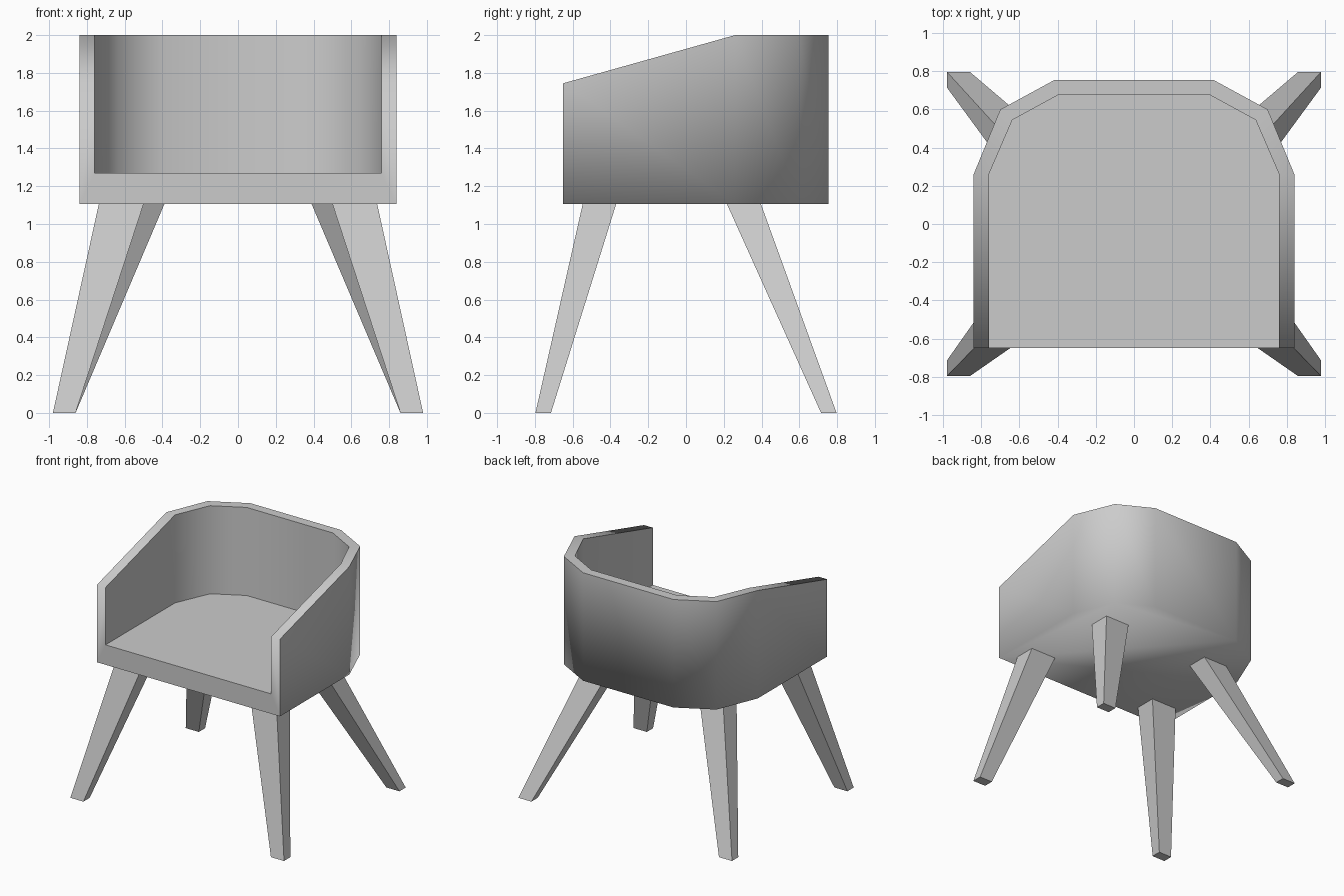
import bpy
import bmesh

if "Cube" in bpy.data.objects:
    bpy.data.objects.remove(bpy.data.objects["Cube"])

BASE, SEAT, TOP, ARM = 1.105, 1.27, 2.0, 1.745

grey = bpy.data.materials.new("plain grey")
grey.use_nodes = True
colour = (0.6, 0.6, 0.6, 1)
grey.diffuse_color = colour
grey.node_tree.nodes["Principled BSDF"].inputs["Base Color"].default_value = colour


def finish(bm, name):
    bmesh.ops.recalc_face_normals(bm, faces=bm.faces)
    mesh = bpy.data.meshes.new(name)
    bm.to_mesh(mesh)
    bm.free()
    mesh.materials.append(grey)
    obj = bpy.data.objects.new(name, mesh)
    bpy.context.collection.objects.link(obj)


def mirrored(half):
    """Open path from the right front, round the back, to the left front."""
    return [(-x, y) for x, y in half] + half[::-1]


def rim_height(y):
    return TOP if y > 0.25 else ARM


# Tub: wrapped back and arms in one piece with a thick seat
outer = mirrored([(0.84, -0.65), (0.84, 0.26), (0.70, 0.60), (0.415, 0.755)])
inner = mirrored([(0.76, -0.65), (0.76, 0.26), (0.637, 0.545), (0.395, 0.677)])

bm = bmesh.new()
under = [bm.verts.new((x, y, BASE)) for x, y in outer]
out_top = [bm.verts.new((x, y, rim_height(y))) for x, y in outer]
in_top = [bm.verts.new((x, y, rim_height(y))) for x, y in inner]
cushion = [bm.verts.new((x, y, SEAT)) for x, y in inner]

shell, lining, rim = [], [], []
for lower, upper, group in ((under, out_top, shell), (out_top, in_top, rim),
                            (in_top, cushion, lining)):
    for i in range(len(outer) - 1):
        group.append(bm.faces.new((lower[i], lower[i + 1], upper[i + 1], upper[i])))
shell.append(bm.faces.new(under))
seat = [bm.faces.new(cushion)]
rim.append(bm.faces.new((under[0], under[-1], out_top[-1], in_top[-1],
                         cushion[-1], cushion[0], in_top[0], out_top[0])))

# Shade each surface group smoothly, with sharp borders between groups
owner = {f: n for n, g in enumerate((shell, lining, rim, seat)) for f in g}
for face in bm.faces:
    face.smooth = True
for edge in bm.edges:
    edge.smooth = len({owner[f] for f in edge.link_faces}) == 1
finish(bm, "tub_seat")


# Legs: tapered, splayed square posts
def leg(name, side, end, top_x, top_y):
    bm = bmesh.new()
    rings = []
    for (x0, x1), (y0, y1), z in (((0.86, 0.98), (0.715, 0.797), 0),
                                  (top_x, top_y, BASE)):
        corners = ((x0, y0), (x1, y0), (x1, y1), (x0, y1))
        rings.append([bm.verts.new((side * x, end * y, z)) for x, y in corners])
    foot, head = rings
    bm.faces.new(foot)
    bm.faces.new(head)
    for i in range(4):
        j = (i + 1) % 4
        bm.faces.new((foot[i], foot[j], head[j], head[i]))
    finish(bm, name)


for side, label in ((1, "left"), (-1, "right")):
    leg("front_leg_" + label, side, -1, (0.50, 0.737), (0.37, 0.547))
    leg("back_leg_" + label, side, 1, (0.39, 0.615), (0.217, 0.397))
